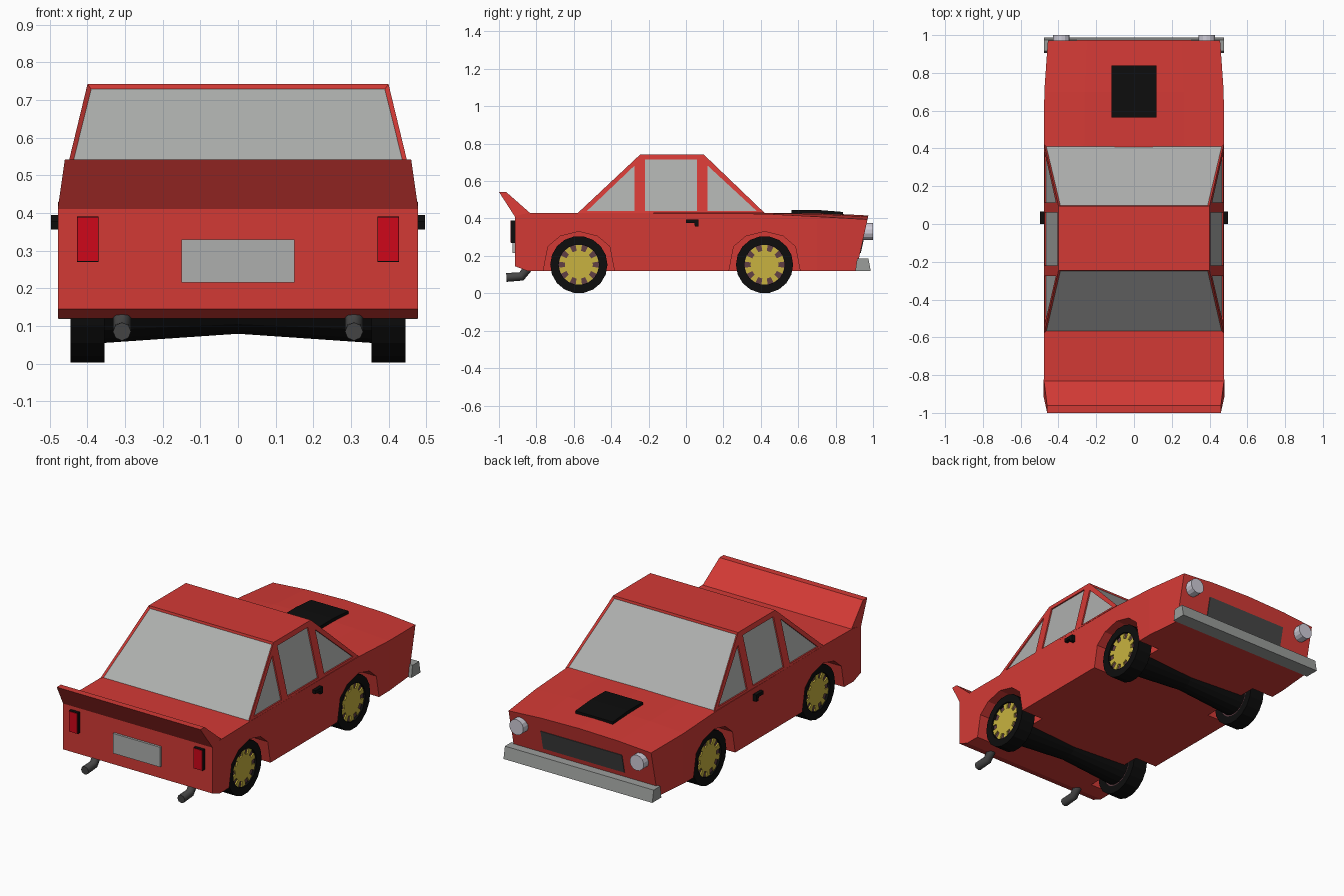
import bpy, bmesh, math
from mathutils import Matrix

if "Cube" in bpy.data.objects:
    bpy.data.objects.remove(bpy.data.objects["Cube"])

def material(name, r, g, b):
    m = bpy.data.materials.new(name)
    m.diffuse_color = (r, g, b, 1)
    m.use_nodes = True
    m.node_tree.nodes["Principled BSDF"].inputs["Base Color"].default_value = m.diffuse_color
    return m

RED = material("red_paint", .65, .042, .036)
BLACK = material("black", .004, .004, .004)
GLASS = material("window_grey", .42, .43, .42)
GOLD = material("gold", .58, .45, .05)
BROWN = material("rim_brown", .12, .05, .06)
LAMP = material("red_lamp", .62, .002, .01)
STEEL = material("steel", .33, .34, .33)
DARK = material("dark_grey", .06, .06, .06)
PALE = material("headlight_white", .62, .6, .68)

def finish(name, bm, *mats):
    bmesh.ops.recalc_face_normals(bm, faces=bm.faces)
    me = bpy.data.meshes.new(name)
    bm.to_mesh(me)
    bm.free()
    for m in mats:
        me.materials.append(m)
    ob = bpy.data.objects.new(name, me)
    bpy.context.collection.objects.link(ob)
    return ob

def loft(rings):
    """Skin a list of equal-length rings and cap both ends."""
    bm = bmesh.new()
    vs = [[bm.verts.new(p) for p in r] for r in rings]
    n = len(rings[0])
    for a, b in zip(vs, vs[1:]):
        for i in range(n):
            j = (i + 1) % n
            bm.faces.new((a[i], a[j], b[j], b[i]))
    bm.faces.new(vs[0])
    bm.faces.new(vs[-1])
    bmesh.ops.recalc_face_normals(bm, faces=bm.faces)
    return bm

def prism(pts, xa, xb):
    """Side profile (y, z) spanned between xa(z) and xb(z)."""
    return loft([[(f(z) if callable(f) else f, y, z) for y, z in pts] for f in (xa, xb)])

def box(name, x0, x1, y0, y1, z0, z1, *mats):
    return finish(name, prism([(y0, z0), (y1, z0), (y1, z1), (y0, z1)], x0, x1), *mats)

def cone(name, r1, r2, a, b, mat, n=18, axis='X', pos=(0, 0, 0)):
    """Cone from a (radius r1) to b (radius r2) along an axis."""
    bm = bmesh.new()
    rot = Matrix.Rotation(math.pi / 2, 4, 'Y') if axis == 'X' else Matrix.Rotation(-math.pi / 2, 4, 'X')
    bmesh.ops.create_cone(bm, cap_ends=True, segments=n, radius1=r1, radius2=r2, depth=b - a,
                          matrix=Matrix.Translation(pos) @ rot @ Matrix.Translation((0, 0, (a + b) / 2)))
    return finish(name, bm, mat)

def cut(ob, cutter):
    cutter.hide_render = True
    mod = ob.modifiers.new("cut", 'BOOLEAN')
    mod.operation, mod.solver, mod.object = 'DIFFERENCE', 'EXACT', cutter
    bpy.context.view_layer.objects.active = ob
    bpy.ops.object.modifier_apply(modifier=mod.name)
    bpy.data.objects.remove(cutter)

WHEELS = {"rear": -.573, "front": .42}
WHEEL_Z, TYRE_R = .153, .153

# Body: cross-sections along y (y, bottom z, edge z, centre z, half width)
rings = []
for y, zb, ze, zc, w in [(-.915, .145, .413, .413, .478), (-.85, .12, .428, .428, .478),
                         (-.58, .12, .43, .43, .476), (.42, .12, .425, .43, .476),
                         (.7, .12, .41, .43, .475), (.975, .12, .395, .416, .456)]:
    zm = zc - (zc - ze) * .3
    ring = [(-w, zb), (-w, ze), (-w * .55, zm), (0, zc), (w * .55, zm), (w, ze), (w, zb)]
    slant = .22 if y > .9 else 0
    rings.append([(x, y - slant * (.416 - z), z) for x, z in ring])
body = finish("body", loft(rings), RED)

# Wheel arches
half = [(-.19, 0), (-.19, .12), (-.165, .25), (-.1, .305)]
arch = half + [(0, .33)] + [(-y, z) for y, z in reversed(half)]
for c in WHEELS.values():
    for s in (-1, 1):
        cut(body, finish("arch_cutter", prism([(c + y, z) for y, z in arch], .335 * s, .6 * s), RED))

# Cabin with recessed windscreens
def side(s, d=0):
    return lambda z: s * (.475 - (z - .43) * .242 + d)

bm = prism([(-.58, .428), (-.245, .742), (.095, .742), (.422, .428)], side(-1), side(1))
bm.normal_update()
slopes = [f for f in bm.faces if abs(f.normal.y) > .4]
bmesh.ops.inset_individual(bm, faces=slopes, thickness=.015, depth=-.008)
for f in slopes:
    f.material_index = 1
cabin = finish("cabin", bm, RED, GLASS)

# Side windows, recessed into the cabin
WINDOWS = {"rear": [(-.53, .44), (-.275, .44), (-.275, .683)],
           "middle": [(-.22, .44), (.06, .44), (.06, .715), (-.22, .715)],
           "front": [(.115, .44), (.378, .44), (.115, .683)]}
for s in (-1, 1):
    for name, pts in WINDOWS.items():
        cut(cabin, finish("window_cutter", prism(pts, side(s, -.01), side(s, .05)), RED))
        finish(name + "_side_window", prism(pts, side(s, -.014), side(s, -.008)), GLASS)

# Spoiler on the boot lid
def spoiler(s):
    return lambda z: s * (.478 - (z - .413) * .142)
finish("spoiler", prism([(-.915, .41), (-.83, .426), (-.962, .542), (-1, .542)],
                        spoiler(-1), spoiler(1)), RED)

# Bonnet scoop
finish("bonnet_scoop", prism([(.565, .41), (.565, .445), (.7, .446), (.84, .435), (.84, .4)],
                             -.12, .12), BLACK)

# Bumper, grille and headlights at +y
finish("front_bumper", prism([(.905, .118), (.988, .118), (.975, .187), (.915, .187)],
                             -.476, .476), STEEL)
def nose(z, d):
    return .975 - .22 * (.416 - z) + d
finish("grille", prism([(nose(.215, -.02), .215), (nose(.215, .004), .215),
                        (nose(.325, .004), .325), (nose(.325, -.02), .325)], -.26, .26), DARK)
for s in (-1, 1):
    cone("headlight", .045, .045, .93, 1, PALE, 14, 'Y', (.385 * s, 0, .33))

# Number plate and tail lamps at -y
box("plate", -.15, .15, -.928, -.91, .215, .33, GLASS)
for s in (-1, 1):
    box("tail_lamp_housing", .37 * s, .428 * s, -.935, -.91, .27, .39, BLACK)
    box("tail_lamp", .372 * s, .426 * s, -.938, -.93, .272, .388, LAMP)

# Door handles
handle = [(0, .395), (.066, .395), (.066, .356), (.048, .356), (.044, .376), (0, .376)]
for s in (-1, 1):
    finish("door_handle", prism(handle, .47 * s, .497 * s), BLACK)

# Exhaust pipes
for s in (-1, 1):
    cu = bpy.data.curves.new("exhaust_pipe", 'CURVE')
    cu.dimensions, cu.bevel_depth, cu.bevel_resolution, cu.use_fill_caps = '3D', .024, 2, True
    sp = cu.splines.new('POLY')
    sp.points.add(2)
    for p, (y, z) in zip(sp.points, [(-.845, .135), (-.88, .09), (-.96, .085)]):
        p.co = (.308 * s, y, z, 1)
    cu.materials.append(DARK)
    bpy.context.collection.objects.link(bpy.data.objects.new("exhaust_pipe", cu))

# Wheels and tapered axles
for name, y in WHEELS.items():
    for s in (-1, 1):
        pos = (0, y, WHEEL_Z)
        a, b = sorted((0, .36 * s))
        cone(name + "_axle", .1 if s < 0 else .075, .075 if s < 0 else .1, a, b, BLACK, 18, 'X', pos)
        # Tyre: closed ring of box section
        section = [(.108, .355), (TYRE_R, .355), (TYRE_R, .445), (.108, .445)]
        bm = bmesh.new()
        n = 18
        vs = [[bm.verts.new((s * x, y + r * math.sin(t), WHEEL_Z + r * math.cos(t))) for r, x in section]
              for t in (2 * math.pi * (i + .5) / n for i in range(n))]
        for i in range(n):
            for j in range(4):
                k, l = (i + 1) % n, (j + 1) % 4
                bm.faces.new((vs[i][j], vs[i][l], vs[k][l], vs[k][j]))
        finish(name + "_tyre", bm, BLACK)
        # Rim: brown disc, gold hub and gold teeth
        a, b = sorted((.357 * s, .43 * s))
        cone(name + "_rim", .109, .109, a, b, BROWN, 18, 'X', pos)
        a, b = sorted((.4 * s, .438 * s))
        cone(name + "_hub", .075, .075, a, b, GOLD, 18, 'X', pos)
        for i in range(10):
            t = 2 * math.pi * i / 10
            pts = [(y + r * math.sin(t + d), WHEEL_Z + r * math.cos(t + d))
                   for r, d in ((.06, -.16), (.107, -.16), (.107, .16), (.06, .16))]
            finish(name + "_rim_tooth", prism(pts, .42 * s, .438 * s), GOLD)
